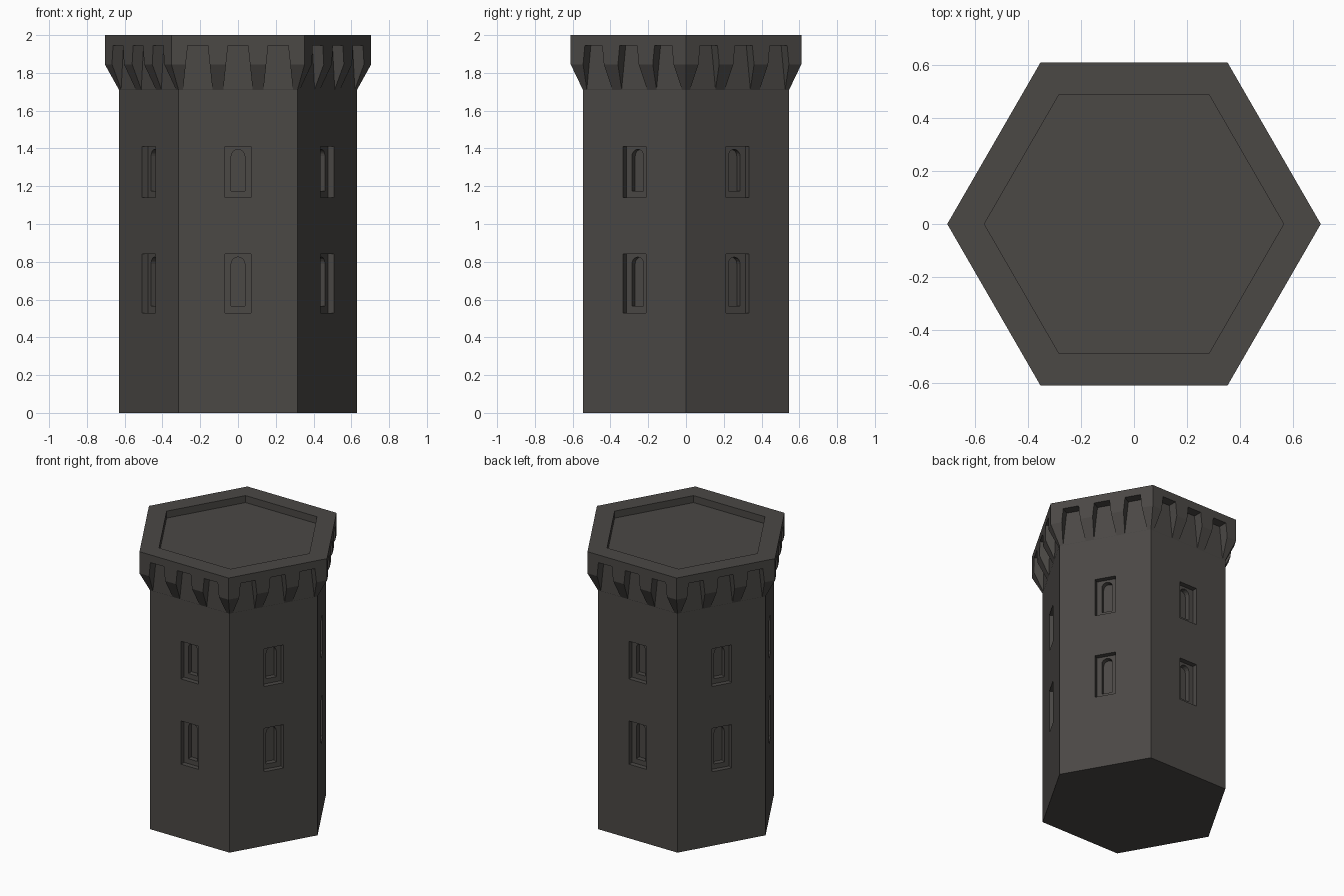
import bpy, bmesh, math
from mathutils import Vector

if "Cube" in bpy.data.objects:
    bpy.data.objects.remove(bpy.data.objects["Cube"])

C30 = math.cos(math.pi / 6)
APOTHEM = 0.63 * C30          # distance from axis to each wall face


def finish(name, bm):
    bmesh.ops.recalc_face_normals(bm, faces=bm.faces)
    me = bpy.data.meshes.new(name)
    bm.to_mesh(me)
    bm.free()
    ob = bpy.data.objects.new(name, me)
    bpy.context.collection.objects.link(ob)
    return ob


def hex_stack(name, rings):
    """Closed hexagonal solid through (radius, z) rings."""
    bm = bmesh.new()
    loops = [[bm.verts.new((r * math.cos(k * math.pi / 3), r * math.sin(k * math.pi / 3), z))
              for k in range(6)] for r, z in rings]
    for a, b in zip(loops, loops[1:]):
        for k in range(6):
            n = (k + 1) % 6
            bm.faces.new((a[k], a[n], b[n], b[k]))
    bm.faces.new(loops[0])
    bm.faces.new(loops[-1])
    return finish(name, bm)


def wall_prisms(name, outlines, near, far):
    """Extrude (u, z) outlines outward from near to far on all six walls."""
    bm = bmesh.new()
    for k in range(6):
        a = math.radians(60 * k - 90)
        normal = Vector((math.cos(a), math.sin(a), 0))
        side = Vector((-math.sin(a), math.cos(a), 0))
        for pts in outlines:
            ends = [[bm.verts.new(normal * d + side * u + Vector((0, 0, z))) for u, z in pts]
                    for d in (near, far)]
            bm.faces.new(ends[0])
            bm.faces.new(ends[1])
            for i in range(len(pts)):
                j = (i + 1) % len(pts)
                bm.faces.new((ends[0][i], ends[0][j], ends[1][j], ends[1][i]))
    ob = finish(name, bm)
    ob.hide_render = True
    return ob


def carve(target, cutter):
    mod = target.modifiers.new("carve", 'BOOLEAN')
    mod.operation = 'DIFFERENCE'
    mod.solver = 'EXACT'
    mod.object = cutter
    bpy.context.view_layer.objects.active = target
    bpy.ops.object.modifier_apply(modifier=mod.name)
    bpy.data.objects.remove(cutter)


def arch(half, z0, z1):
    """Slit outline with a semicircular head."""
    return [(-half, z0), (half, z0)] + [
        (half * math.cos(t * math.pi / 8), z1 - half + half * math.sin(t * math.pi / 8))
        for t in range(9)]


# Tower: walls, flared crown, parapet rim and sunken roof
tower = hex_stack("tower", [(0.63, 0), (0.63, 1.71), (0.705, 1.845), (0.705, 2.0),
                            (0.565, 2.0), (0.565, 1.95)])

# Gaps between the corbels under the parapet, three per wall
gaps = [[(c - 0.08, 1.69), (c + 0.08, 1.69), (c + 0.053, 1.945), (c - 0.053, 1.945)]
        for c in (-0.213, 0, 0.213)]
carve(tower, wall_prisms("corbel_gaps", gaps, APOTHEM + 0.001, 0.8))

# Window recesses, two storeys
frames = [[(-0.07, a), (0.07, a), (0.07, b), (-0.07, b)]
          for a, b in ((0.53, 0.84), (1.14, 1.41))]
carve(tower, wall_prisms("window_recesses", frames, APOTHEM - 0.035, 0.8))

# Arched slits inside the recesses
slits = [arch(0.036, a, b) for a, b in ((0.565, 0.825), (1.175, 1.395))]
carve(tower, wall_prisms("window_slits", slits, APOTHEM - 0.07, 0.8))

# Dark stone
stone = bpy.data.materials.new("dark_stone")
stone.diffuse_color = (0.07, 0.065, 0.06, 1)
stone.use_nodes = True
stone.node_tree.nodes["Principled BSDF"].inputs["Base Color"].default_value = stone.diffuse_color
tower.data.materials.clear()
tower.data.materials.append(stone)
for p in tower.data.polygons:
    p.material_index = 0
